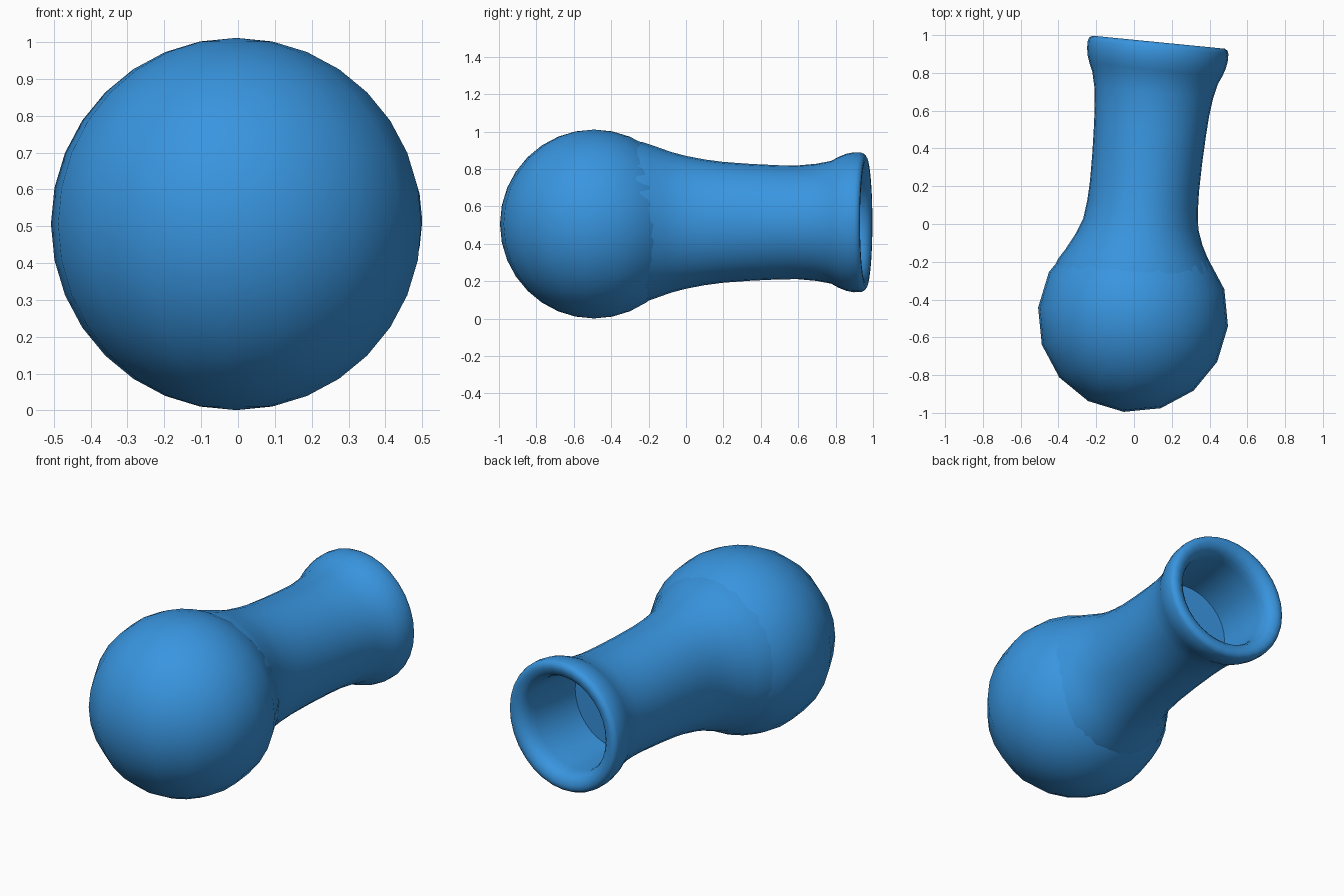
import bpy, bmesh, math
from mathutils import Matrix

if "Cube" in bpy.data.objects:
    bpy.data.objects.remove(bpy.data.objects["Cube"])

TILT = math.radians(5.6)   # whole model leans slightly towards +x
BLUE = bpy.data.materials.new("blue")
BLUE.diffuse_color = (0.04, 0.30, 0.74, 1)
BLUE.use_nodes = True
BLUE.node_tree.nodes["Principled BSDF"].inputs["Base Color"].default_value = BLUE.diffuse_color


def finish(bm, name, matrix, angle):
    bmesh.ops.recalc_face_normals(bm, faces=bm.faces)
    me = bpy.data.meshes.new(name)
    bm.to_mesh(me)
    bm.free()
    me.transform(matrix)
    me.materials.append(BLUE)
    ob = bpy.data.objects.new(name, me)
    bpy.context.collection.objects.link(ob)
    bpy.ops.object.select_all(action='DESELECT')
    ob.select_set(True)
    bpy.context.view_layer.objects.active = ob
    bpy.ops.object.shade_smooth_by_angle(angle=math.radians(angle))


# Round bulb: 16 segments around z, a finer count of rings
bm = bmesh.new()
bmesh.ops.create_uvsphere(bm, u_segments=16, v_segments=16, radius=0.505)
finish(bm, "bulb", Matrix.Translation((-0.005, -0.492, 0.506))
       @ Matrix.Rotation(-TILT, 4, 'Z'), 60)

# Flared neck with rolled lip and blind hole: (distance along, x radius, z radius)
profile = [
    (-0.30, 0.440, 0.440), (-0.23, 0.420, 0.428), (-0.17, 0.383, 0.408),
    (-0.08, 0.336, 0.376), (0.00, 0.306, 0.355), (0.10, 0.294, 0.336),
    (0.20, 0.290, 0.323), (0.35, 0.292, 0.312), (0.50, 0.298, 0.305),
    (0.60, 0.304, 0.304), (0.70, 0.316, 0.313), (0.78, 0.335, 0.328),
    (0.82, 0.353, 0.350), (0.86, 0.367, 0.366), (0.90, 0.374, 0.374),
    (0.94, 0.374, 0.373), (0.957, 0.368, 0.366), (0.967, 0.352, 0.350),
    (0.967, 0.330, 0.330), (0.958, 0.305, 0.305), (0.940, 0.286, 0.286),
    (0.910, 0.273, 0.273), (0.87, 0.268, 0.268), (0.70, 0.264, 0.264),
    (0.55, 0.262, 0.262),
]
SEG = 32
bm = bmesh.new()
rings = []
for s, rx, rz in profile:
    rings.append([bm.verts.new((rx * math.cos(2 * math.pi * i / SEG), s,
                                rz * math.sin(2 * math.pi * i / SEG)))
                  for i in range(SEG)])
for a, b in zip(rings, rings[1:]):
    for i in range(SEG):
        j = (i + 1) % SEG
        bm.faces.new((a[i], a[j], b[j], b[i]))
bm.faces.new(rings[-1])    # floor of the hole
finish(bm, "neck", Matrix.Translation((0.036, 0, 0.515))
       @ Matrix.Rotation(-TILT, 4, 'Z'), 50)
